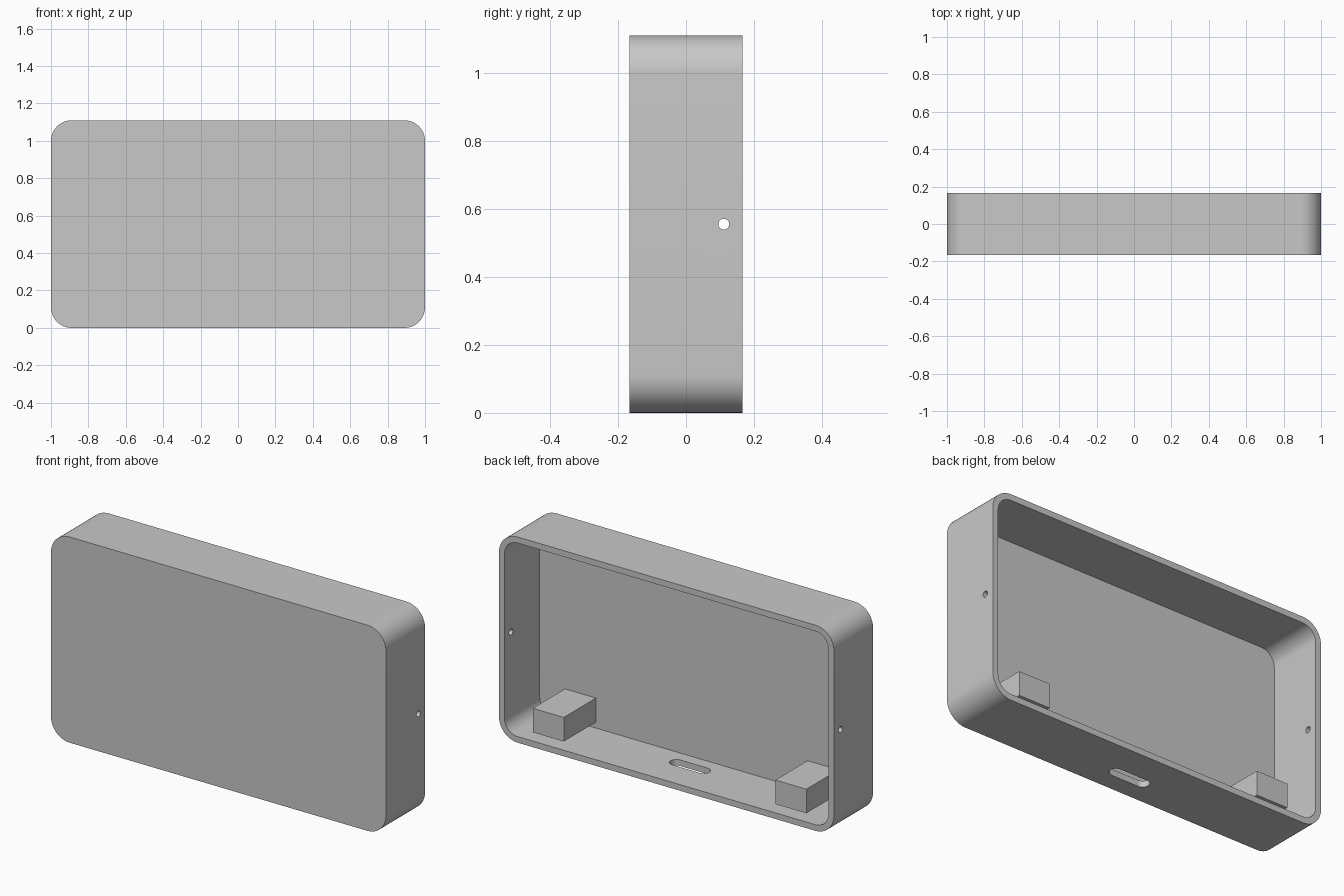
import bpy
import bmesh
from math import cos, sin, pi, radians
from mathutils import Vector

old = bpy.data.objects.get("Cube")
if old:
    bpy.data.objects.remove(old, do_unlink=True)

# Overall sizes
W, D, H = 2.0, 0.333, 1.11
WALL = 0.033
RADIUS = 0.111

grey = bpy.data.materials.new("light grey plastic")
grey.use_nodes = True
grey.diffuse_color = (0.58, 0.58, 0.58, 1)
grey.node_tree.nodes["Principled BSDF"].inputs["Base Color"].default_value = grey.diffuse_color


def rounded_prism(name, size, radius, center, axes, depth, steps=12):
    """Rounded rectangle in the plane of axes u and v, extruded both ways along their normal."""
    u, v = Vector(axes[0]), Vector(axes[1])
    n = u.cross(v)
    hu, hv = size[0] / 2 - radius, size[1] / 2 - radius
    bm = bmesh.new()
    ring = []
    for i, (su, sv) in enumerate([(1, 1), (-1, 1), (-1, -1), (1, -1)]):
        for k in range(steps + 1):
            a = (i + k / steps) * pi / 2
            p = u * (su * hu + radius * cos(a)) + v * (sv * hv + radius * sin(a))
            ring.append(bm.verts.new(Vector(center) + p - n * depth / 2))
    bmesh.ops.remove_doubles(bm, verts=ring, dist=1e-5)
    face = bm.faces.new([x for x in ring if x.is_valid])
    top = bmesh.ops.extrude_face_region(bm, geom=[face])
    moved = [g for g in top["geom"] if isinstance(g, bmesh.types.BMVert)]
    bmesh.ops.translate(bm, verts=moved, vec=n * depth)
    bmesh.ops.recalc_face_normals(bm, faces=bm.faces)
    mesh = bpy.data.meshes.new(name)
    bm.to_mesh(mesh)
    bm.free()
    mesh.materials.append(grey)
    ob = bpy.data.objects.new(name, mesh)
    bpy.context.collection.objects.link(ob)
    return ob


X, Y, Z = (1, 0, 0), (0, 1, 0), (0, 0, 1)

# Shell: rounded box, closed at the front and open at the back
shell = rounded_prism("case_shell", (W, H), RADIUS, (0, 0, H / 2), (X, Z), D)

cutters = [
    # Hollow interior
    rounded_prism("cavity_cutter", (W - 2 * WALL, H - 2 * WALL), RADIUS - WALL,
                  (0, WALL + 0.1, H / 2), (X, Z), D + 0.2),
    # Screw hole through both side walls
    rounded_prism("side_hole_cutter", (0.032, 0.032), 0.016,
                  (0, 0.111, H / 2), (Y, Z), W + 0.2, steps=8),
    # Cable slot in the floor
    rounded_prism("cable_slot_cutter", (0.23, 0.068), 0.034,
                  (0, -0.034, 0), (X, Y), 0.2),
]
for c in cutters:
    c.hide_render = True
    mod = shell.modifiers.new(c.name, "BOOLEAN")
    mod.operation = "DIFFERENCE"
    mod.solver = "EXACT"
    mod.object = c

# Bake the cuts, then drop the helpers
graph = bpy.context.evaluated_depsgraph_get()
baked = bpy.data.meshes.new_from_object(shell.evaluated_get(graph))
shell.modifiers.clear()
shell.data = baked
baked.name = "case_shell"
for c in cutters:
    bpy.data.objects.remove(c, do_unlink=True)

bpy.ops.object.select_all(action="DESELECT")
shell.select_set(True)
bpy.context.view_layer.objects.active = shell
bpy.ops.object.shade_smooth_by_angle(angle=radians(30))

# Mounting blocks standing out from the inside of the front wall
y0, y1 = -D / 2 + WALL - 0.005, 0.14
for side, name in ((1, "left_mounting_block"), (-1, "right_mounting_block")):
    bpy.ops.mesh.primitive_cube_add(size=1, location=(side * 0.724, (y0 + y1) / 2, 0.13))
    block = bpy.context.object
    block.name = name
    block.scale = (0.185, y1 - y0, 0.13)
    bpy.ops.object.transform_apply(location=False, rotation=False, scale=True)
    block.data.materials.append(grey)
